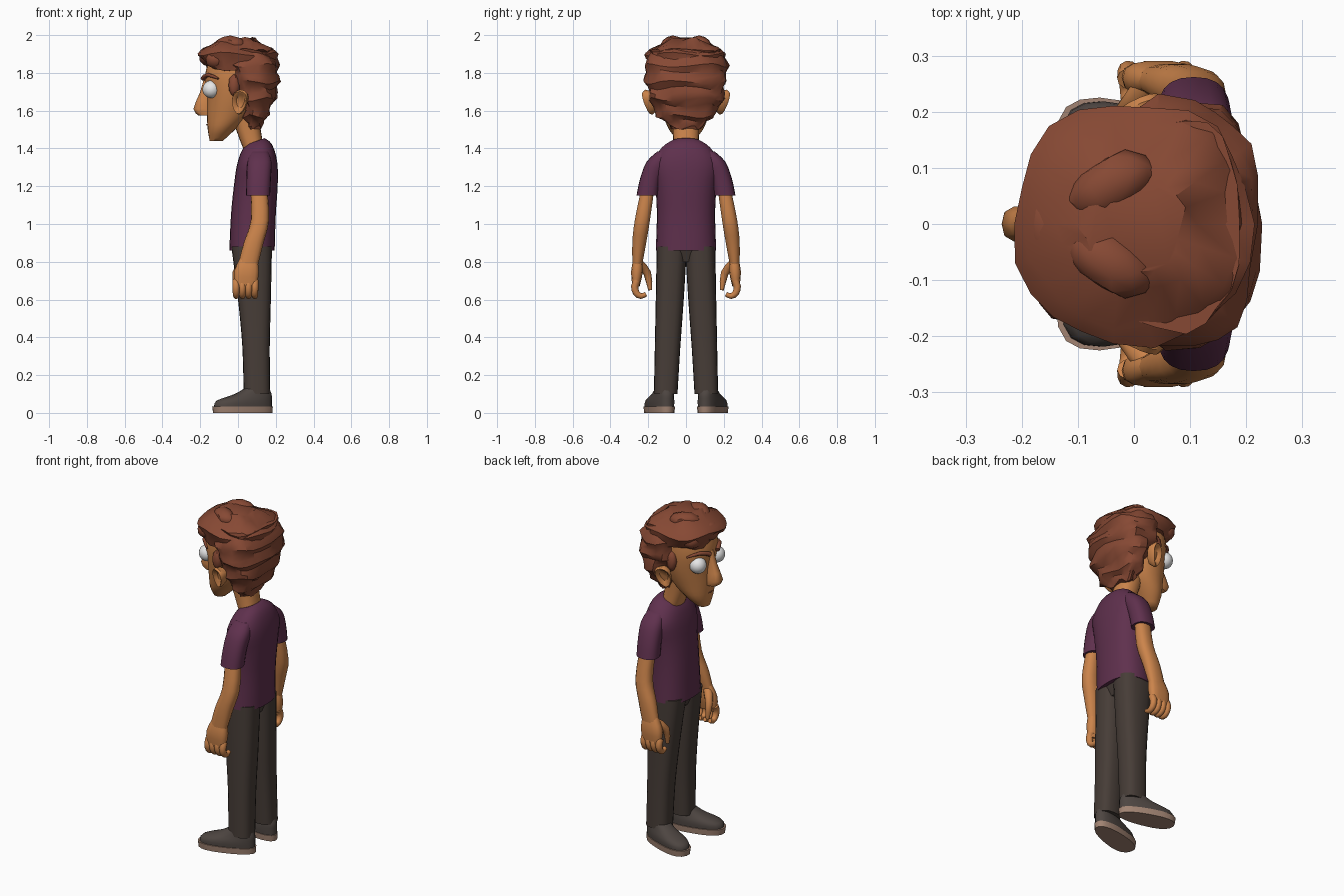
import bpy, bmesh, math, random
from mathutils import Vector, Matrix

if "Cube" in bpy.data.objects:
    bpy.data.objects.remove(bpy.data.objects["Cube"])
random.seed(4)


def material(name, red, green, blue):
    mat = bpy.data.materials.new(name)
    mat.use_nodes = True
    mat.diffuse_color = (red, green, blue, 1)
    shader = mat.node_tree.nodes["Principled BSDF"]
    shader.inputs["Base Color"].default_value = mat.diffuse_color
    return mat


SKIN = material("tan skin", red=.6, green=.23, blue=.07)
HAIR = material("auburn hair", red=.24, green=.066, blue=.034)
SHIRT = material("plum shirt", red=.115, green=.03, blue=.075)
TROUSERS = material("charcoal trousers", red=.062, green=.046, blue=.038)
SHOE = material("grey shoe", red=.075, green=.06, blue=.053)
SOLE = material("beige sole", red=.36, green=.23, blue=.17)
WHITE = material("eye white", red=.8, green=.8, blue=.8)
LIP = material("mouth line", red=.25, green=.08, blue=.03)


def finish(name, bm, mat, mirror=False, angle=50):
    """Turn a bmesh into a shaded object, optionally mirrored to the other side."""
    bmesh.ops.recalc_face_normals(bm, faces=bm.faces)
    mesh = bpy.data.meshes.new(name)
    bm.to_mesh(mesh)
    bm.free()
    mesh.materials.append(mat)
    obj = bpy.data.objects.new(name, mesh)
    bpy.context.collection.objects.link(obj)
    bpy.ops.object.select_all(action='DESELECT')
    obj.select_set(True)
    bpy.context.view_layer.objects.active = obj
    bpy.ops.object.shade_smooth_by_angle(angle=math.radians(angle))
    if mirror:
        mod = obj.modifiers.new("mirror", 'MIRROR')
        mod.use_axis = (False, True, False)
        mod.use_mirror_merge = False


def bridge(bm, rings):
    """Skin a list of vertex-position rings and cap both ends."""
    loops = [[bm.verts.new(p) for p in ring] for ring in rings]
    count = len(loops[0])
    for low, high in zip(loops, loops[1:]):
        for i in range(count):
            j = (i + 1) % count
            bm.faces.new((low[i], low[j], high[j], high[i]))
    bm.faces.new(loops[0])
    bm.faces.new(loops[-1])


def smooth(points, steps):
    """Pass a smooth curve through vectors of any size."""
    result = []
    last = len(points) - 1
    for i in range(last):
        start, end = points[i], points[i + 1]
        leave = (end - points[max(i - 1, 0)]) / 2
        arrive = (points[min(i + 2, last)] - start) / 2
        for s in range(steps):
            t = s / steps
            ease = t * t * (3 - 2 * t)
            result.append(start.lerp(end, ease) + leave * t * (1 - t) ** 2 - arrive * t * t * (1 - t))
    return result + [points[last]]


def ring(z, front, back, outer, inner=None):
    """One level of a loft; without an inner side it spans both sides evenly."""
    return Vector((z, front, back, -outer if inner is None else inner, outer))


def loft(name, mat, rows, power=2.4, sides=20, steps=3, warp=None, **options):
    rings = []
    for level, (z, front, back, inner, outer) in enumerate(smooth(rows, steps)):
        loop = []
        for i in range(sides):
            turn = math.tau * i / sides
            along, across = [math.copysign(abs(v) ** (2 / power), v) / 2
                             for v in (math.cos(turn), math.sin(turn))]
            p = Vector(((front + back) / 2 + along * (back - front),
                        (inner + outer) / 2 + across * (outer - inner), z))
            loop.append(warp(p, level, turn) if warp else p)
        rings.append(loop)
    bm = bmesh.new()
    bridge(bm, rings)
    finish(name, bm, mat, **options)


def tube(name, mat, points, radius, taper=.4, sides=10, **options):
    """Round strand along a smoothed path, narrowing towards its end."""
    path = smooth([Vector(p) for p in points], steps=2)
    last = len(path) - 1
    rings = []
    for k, p in enumerate(path):
        tangent = path[min(k + 1, last)] - path[max(k - 1, 0)]
        side = tangent.cross(Vector((1, .2, .1))).normalized()
        up = side.cross(tangent).normalized()
        size = radius * (1 - taper * (k / last) ** 2)
        rings.append([p + size * (side * math.cos(a) + up * math.sin(a))
                      for a in (math.tau * i / sides for i in range(sides))])
    bm = bmesh.new()
    bridge(bm, rings)
    finish(name, bm, mat, **options)


# Shoes: narrow at the heel and turned slightly outwards
def splay(p, level, turn):
    p.y *= .93 - .9 * p.x
    return Matrix.Rotation(math.radians(-16), 3, 'Z') @ p + Vector((.1, .115, 0))


loft("shoe_soles", SOLE, [ring(z=0, front=-.24, back=.085, outer=.064),
                          ring(z=.035, front=-.245, back=.088, outer=.067)],
     warp=splay, steps=1, mirror=True)
loft("shoe_uppers", SHOE, [ring(z=.03, front=-.235, back=.082, outer=.062),
                           ring(z=.065, front=-.22, back=.082, outer=.062),
                           ring(z=.1, front=-.12, back=.08, outer=.053),
                           ring(z=.14, front=-.05, back=.06, outer=.045)],
     warp=splay, mirror=True)

# Trousers
loft("trouser_legs", TROUSERS, [ring(z=.1, front=.03, back=.17, inner=.045, outer=.17),
                                ring(z=.35, front=.023, back=.168, inner=.03, outer=.165),
                                ring(z=.6, front=0, back=.174, inner=.012, outer=.16),
                                ring(z=.88, front=-.035, back=.18, inner=-.005, outer=.155)],
     power=2.7, mirror=True)
loft("trouser_seat", TROUSERS, [ring(z=.8, front=0, back=.15, outer=.11),
                                ring(z=.88, front=-.035, back=.18, outer=.15)], steps=2)


# Shirt, with the collar dipping at the front
def collar(p, level, turn):
    p.z += max(0, p.z - 1.3) * (p.x - .1) * 2.6
    return p


loft("shirt_body", SHIRT, [ring(z=.86, front=-.046, back=.194, outer=.16),
                           ring(z=1.05, front=-.037, back=.2, outer=.154),
                           ring(z=1.2, front=-.022, back=.21, outer=.162),
                           ring(z=1.32, front=-.005, back=.208, outer=.178),
                           ring(z=1.4, front=.015, back=.18, outer=.13),
                           ring(z=1.44, front=.04, back=.14, outer=.075)],
     sides=24, warp=collar)
loft("sleeves", SHIRT, [ring(z=1.15, front=.043, back=.17, inner=.147, outer=.262),
                        ring(z=1.24, front=.045, back=.174, inner=.13, outer=.243),
                        ring(z=1.33, front=.05, back=.178, inner=.09, outer=.208),
                        ring(z=1.385, front=.07, back=.16, inner=.07, outer=.15)], mirror=True)

# Arms and hands
loft("arms", SKIN, [ring(z=.78, front=0, back=.105, inner=.232, outer=.284),
                    ring(z=.9, front=.03, back=.135, inner=.21, outer=.285),
                    ring(z=1.02, front=.068, back=.164, inner=.19, outer=.272),
                    ring(z=1.2, front=.065, back=.155, inner=.165, outer=.235)],
     sides=14, mirror=True)
loft("palms", SKIN, [ring(z=.67, front=-.018, back=.1, inner=.245, outer=.284),
                     ring(z=.75, front=-.02, back=.11, inner=.228, outer=.291),
                     ring(z=.83, front=.015, back=.1, inner=.235, outer=.275)],
     sides=14, power=2.8, mirror=True)
for i, finger in enumerate(("index", "middle", "ring", "little")):
    curl = [math.radians(50 - 45 * k) for k in range(5)]
    tube(finger + "_fingers", SKIN,
         [(.033 * i - .01, .235 + .037 * math.cos(a), .665 + .047 * math.sin(a)) for a in curl],
         radius=.02, mirror=True)
tube("thumbs", SKIN, [(.03, .25, .79), (-.01, .205, .74), (-.01, .19, .65)],
     radius=.025, taper=.6, mirror=True)

# Neck and head
loft("neck", SKIN, [ring(z=1.38, front=.035, back=.14, outer=.068),
                    ring(z=1.5, front=-.01, back=.12, outer=.07),
                    ring(z=1.62, front=-.04, back=.1, outer=.08)])
loft("head", SKIN, [ring(z=1.44, front=-.15, back=-.08, outer=.04),
                    ring(z=1.5, front=-.16, back=-.015, outer=.09),
                    ring(z=1.58, front=-.165, back=.07, outer=.122),
                    ring(z=1.68, front=-.165, back=.11, outer=.15),
                    ring(z=1.78, front=-.176, back=.14, outer=.163),
                    ring(z=1.88, front=-.15, back=.12, outer=.16)],
     sides=24, power=2.1)
loft("nose", SKIN, [ring(z=1.575, front=-.21, back=-.12, outer=.03),
                    ring(z=1.61, front=-.236, back=-.12, outer=.034),
                    ring(z=1.7, front=-.2, back=-.12, outer=.022),
                    ring(z=1.78, front=-.178, back=-.12, outer=.02)], sides=12, power=3, steps=2)
tube("mouth", LIP, [(-.165 + .01 * y * y, .022 * y, 1.525 - .002 * y * y) for y in range(-2, 3)],
     radius=.004, sides=6)

# Eyes and brows
bm = bmesh.new()
bmesh.ops.create_uvsphere(bm, u_segments=24, v_segments=16, radius=.047,
                          matrix=Matrix.Translation((-.141, .088, 1.713)))
finish("eyes", bm, WHITE, mirror=True)
tube("eyebrows", HAIR, [(-.185, .035, 1.77), (-.16, .09, 1.79), (-.105, .145, 1.77)],
     radius=.013, taper=.6, sides=8, mirror=True)

# Ears: a teardrop outline swept outwards, then sunk into a bowl
bm = bmesh.new()
outline = []
for i in range(16):
    a = math.tau * i / 16
    width = .045 + .011 * math.sin(a)
    outline.append(Vector((width * math.cos(a) + .012 * math.sin(a), 0, .068 * math.sin(a))))
place = Matrix.Translation((.01, .197, 1.645)) @ Matrix.Rotation(math.radians(22), 4, 'Z')
place = place @ Matrix.Rotation(math.radians(-14), 4, 'X')
bridge(bm, [[place @ (p * scale + Vector((0, depth, 0))) for p in outline]
            for scale, depth in ((.75, -.035), (1, 0), (.9, .012), (.72, .008), (.5, -.008))])
finish("ears", bm, SKIN, mirror=True)


# Hair: bands that overhang one another, broken up by uneven locks
def locks(p, level, turn):
    outward = Vector((math.cos(turn), math.sin(turn), 0))
    overhang = .008 * (1 - level % 3)
    wave = .007 * math.sin(5 * turn + level) + random.uniform(-.005, .005)
    p.z += .01 * math.sin(4 * turn + level)
    return p + outward * (overhang + wave)


loft("hair_back", HAIR, [ring(z=1.51, front=.06, back=.12, outer=.07),
                         ring(z=1.57, front=.03, back=.155, outer=.145),
                         ring(z=1.66, front=.01, back=.195, outer=.188),
                         ring(z=1.75, front=-.04, back=.214, outer=.212),
                         ring(z=1.84, front=-.06, back=.214, outer=.216),
                         ring(z=1.92, front=-.05, back=.18, outer=.18)],
     power=2.6, sides=22, warp=locks, angle=35)
loft("hair_top", HAIR, [ring(z=1.82, front=-.15, back=.19, outer=.18),
                        ring(z=1.87, front=-.2, back=.21, outer=.212),
                        ring(z=1.93, front=-.19, back=.18, outer=.185),
                        ring(z=1.98, front=-.09, back=.08, outer=.08)],
     power=2.2, sides=22, steps=2, warp=locks, angle=35)


def lump(name, centre, size, turn=0, mirror=False):
    """Uneven clump of hair."""
    bm = bmesh.new()
    bmesh.ops.create_icosphere(bm, subdivisions=2, radius=1)
    for v in bm.verts:
        v.co *= random.uniform(.93, 1.05)
    place = Matrix.Translation(centre) @ Matrix.Rotation(math.radians(turn), 4, 'Z')
    bm.transform(place @ Matrix.Diagonal((*size, 1)))
    finish(name, bm, HAIR, mirror=mirror, angle=35)


lump("crown_tufts", centre=(-.04, .07, 1.955), size=(.085, .05, .042), turn=30, mirror=True)
lump("fringe", centre=(-.15, 0, 1.89), size=(.058, .085, .055))
lump("fringe_sides", centre=(-.105, .11, 1.87), size=(.075, .06, .055), turn=-40, mirror=True)
lump("sideburns", centre=(-.02, .165, 1.735), size=(.03, .025, .06), mirror=True)
